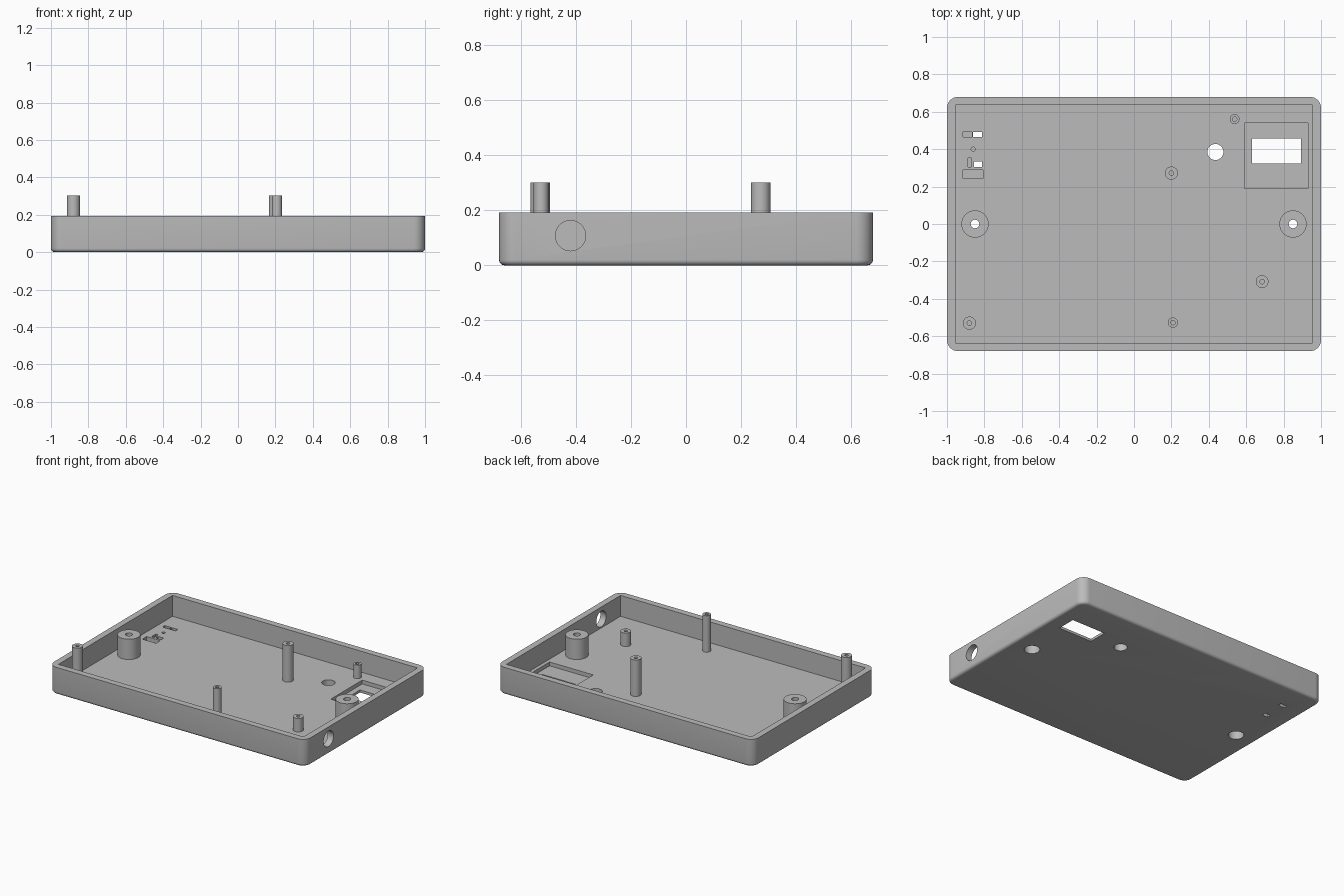
import bpy, bmesh
from math import radians, pi, cos, sin
from mathutils import Matrix

old = bpy.data.objects.get("Cube")
if old:
    bpy.data.objects.remove(old, do_unlink=True)

grey = bpy.data.materials.new("plain grey")
grey.use_nodes = True
colour = (0.5, 0.5, 0.5, 1)
grey.diffuse_color = colour
grey.node_tree.nodes["Principled BSDF"].inputs["Base Color"].default_value = colour

WALL_TOP, FLOOR, THIN = 0.192, 0.045, 0.018


def add_object(name, bm):
    bmesh.ops.recalc_face_normals(bm, faces=bm.faces)
    mesh = bpy.data.meshes.new(name)
    bm.to_mesh(mesh)
    bm.free()
    mesh.materials.append(grey)
    obj = bpy.data.objects.new(name, mesh)
    bpy.context.collection.objects.link(obj)
    return obj


def box(x0, x1, y0, y1, z0, z1):
    bm = bmesh.new()
    size = Matrix.Diagonal((x1 - x0, y1 - y0, z1 - z0, 1))
    centre = Matrix.Translation(((x0 + x1) / 2, (y0 + y1) / 2, (z0 + z1) / 2))
    bmesh.ops.create_cube(bm, size=1, matrix=centre @ size)
    return bm


def cylinder(x, y, z, radius, depth, turn=0):
    bm = bmesh.new()
    place = Matrix.Translation((x, y, z)) @ Matrix.Rotation(turn, 4, "Y")
    bmesh.ops.create_cone(bm, cap_ends=True, segments=40, radius1=radius,
                          radius2=radius, depth=depth, matrix=place)
    return bm


def cut(target, bm):
    cutter = add_object("cutter", bm)
    cutter.hide_render = True
    mod = target.modifiers.new("cut", "BOOLEAN")
    mod.operation, mod.solver, mod.object = "DIFFERENCE", "EXACT", cutter
    bpy.context.view_layer.objects.active = target
    bpy.ops.object.modifier_apply(modifier=mod.name)
    bpy.data.objects.remove(cutter, do_unlink=True)


def smooth(obj):
    bpy.ops.object.select_all(action="DESELECT")
    obj.select_set(True)
    bpy.context.view_layer.objects.active = obj
    bpy.ops.object.shade_smooth_by_angle(angle=radians(32))


def lathe(name, x, y, profile, closed=False, steps=40):
    bm = bmesh.new()
    rings = [[bm.verts.new((x + r * cos(2 * pi * i / steps), y + r * sin(2 * pi * i / steps), z))
              for i in range(steps)] for r, z in profile]
    pairs = list(zip(rings, rings[1:]))
    if closed:
        pairs.append((rings[-1], rings[0]))
    for a, b in pairs:
        for i in range(steps):
            j = (i + 1) % steps
            bm.faces.new((a[i], a[j], b[j], b[i]))
    if not closed:
        bm.faces.new(rings[0])
        bm.faces.new(rings[-1])
    smooth(add_object(name, bm))


# Tray body: rounded upright corners, softened bottom edge
bm = box(-1, 1, -0.68, 0.68, 0, WALL_TOP)
upright = [e for e in bm.edges if abs(e.verts[0].co.z - e.verts[1].co.z) > 0.1]
bmesh.ops.bevel(bm, geom=upright, offset=0.06, segments=8, profile=0.5, affect="EDGES")
bottom = [e for e in bm.edges if all(v.co.z < 0.001 for v in e.verts)]
bmesh.ops.bevel(bm, geom=bottom, offset=0.02, segments=5, profile=0.5, affect="EDGES")
tray = add_object("tray", bm)
cut(tray, box(-0.955, 0.955, -0.635, 0.635, FLOOR, 0.4))

# Display recess and window
cut(tray, box(0.59, 0.93, 0.19, 0.54, THIN, 0.1))
cut(tray, box(0.63, 0.893, 0.323, 0.457, -0.1, 0.1))

# Switch slots through the floor, and shallow pockets beside them
for x0, x1, y0, y1, z0 in [(-0.86, -0.812, 0.466, 0.492, -0.1),
                           (-0.856, -0.812, 0.306, 0.334, -0.1),
                           (-0.915, -0.865, 0.466, 0.492, THIN),
                           (-0.888, -0.868, 0.306, 0.354, THIN),
                           (-0.915, -0.808, 0.242, 0.29, THIN)]:
    cut(tray, box(x0, x1, y0, y1, z0, 0.1))
cut(tray, cylinder(-0.86, 0.4, 0.07, 0.011, 0.1))

# Round floor hole, screw wells and cable hole in the side wall
cut(tray, cylinder(0.435, 0.385, 0, 0.043, 0.2))
for side in (-1, 1):
    cut(tray, cylinder(0.85 * side, 0, 0, 0.05, 0.2))
cut(tray, cylinder(0.98, -0.42, 0.108, 0.055, 0.2, pi / 2))
smooth(tray)

# Screw bosses with a wide well below and a narrow hole on top
for side, name in ((-1, "right_screw_boss"), (1, "left_screw_boss")):
    lathe(name, 0.85 * side, 0,
          [(0.05, 0.04), (0.073, 0.04), (0.073, 0.188), (0.023, 0.188),
           (0.023, 0.1), (0.05, 0.1)], closed=True)

# Board posts with blind screw holes
posts = {"tall_post_corner": (-0.88, -0.53, 0.035, 0.302),
         "tall_post_front": (0.208, -0.527, 0.027, 0.302),
         "tall_post_middle": (0.2, 0.272, 0.035, 0.302),
         "short_post_back": (0.538, 0.561, 0.026, 0.14),
         "short_post_front": (0.685, -0.308, 0.034, 0.14)}
for name, (x, y, r, top) in posts.items():
    lathe(name, x, y, [(0.012, FLOOR + 0.005), (0.012, top), (r, top), (r, FLOOR - 0.005)])
